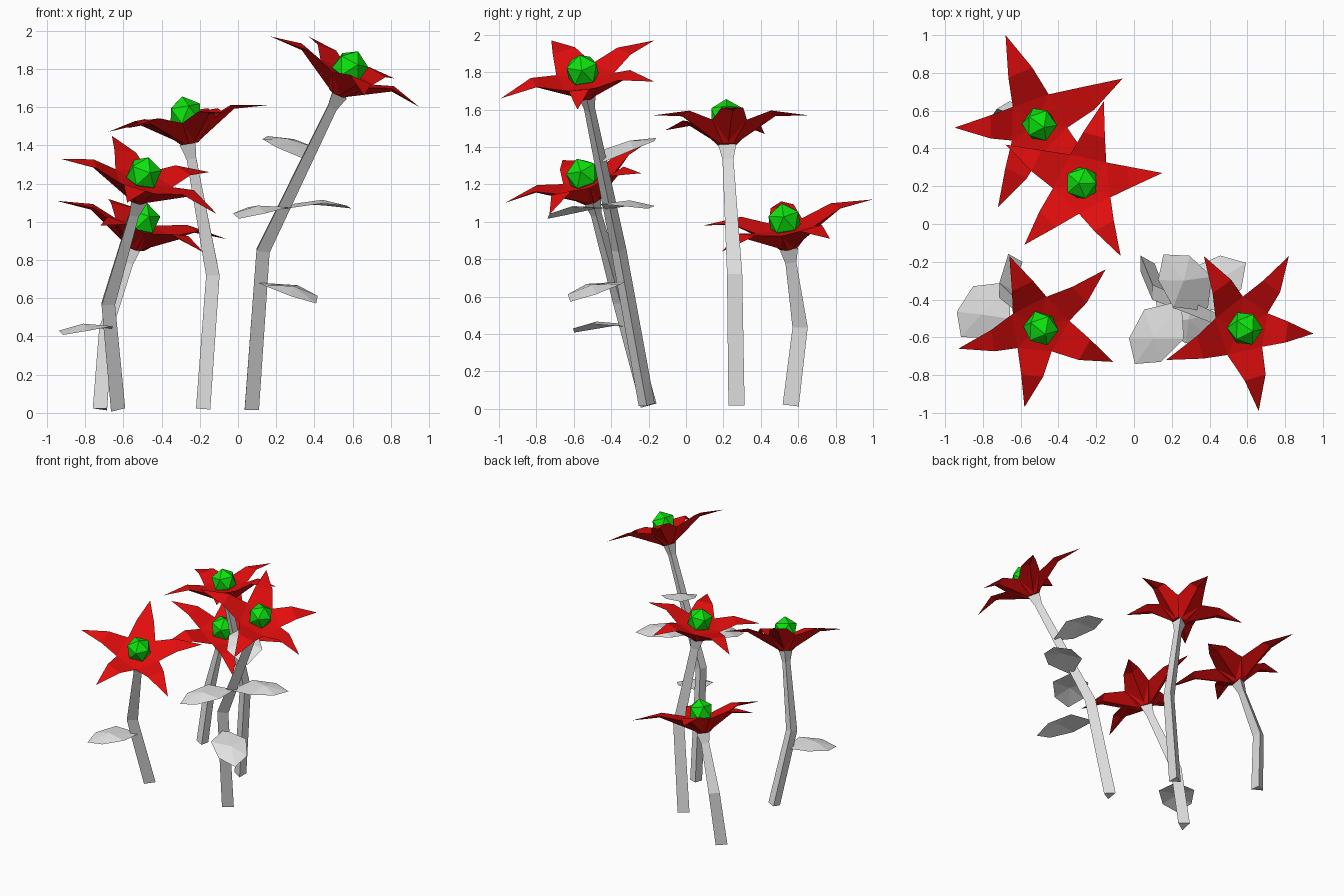
import bpy, bmesh
from math import cos, sin, radians, pi, atan2, hypot
from mathutils import Vector, Matrix

if "Cube" in bpy.data.objects:
    bpy.data.objects.remove(bpy.data.objects["Cube"], do_unlink=True)


def material(name, color):
    mat = bpy.data.materials.new(name)
    mat.use_nodes = True
    mat.diffuse_color = color
    mat.node_tree.nodes["Principled BSDF"].inputs["Base Color"].default_value = color
    return mat


RED = material("petal red", (0.78, 0.004, 0.004, 1))
GREEN = material("centre green", (0.004, 0.78, 0.004, 1))
GREY = material("stem pale grey", (0.78, 0.78, 0.78, 1))


def finish(bm, name, mat, matrix=Matrix()):
    bmesh.ops.recalc_face_normals(bm, faces=bm.faces)
    mesh = bpy.data.meshes.new(name)
    bm.to_mesh(mesh)
    bm.free()
    mesh.materials.append(mat)
    obj = bpy.data.objects.new(name, mesh)
    obj.matrix_world = matrix
    bpy.context.scene.collection.objects.link(obj)


def polar(bm, r, angle, h):
    return bm.verts.new((r * cos(angle), r * sin(angle), h))


# Three-sided stem: lofted rings, narrowing at the neck and flaring under the bloom
def stem(name, base, bend, top, normal, twist):
    base, bend, top = Vector(base), Vector(bend), Vector(top)
    up = (top - bend).normalized()
    low = (bend - base).normalized()
    rings = [(base, low, 0.05), (bend, (low + up).normalized(), 0.047),
             (top - up * 0.08, up, 0.034), (top, normal, 0.056)]
    corners = [radians(twist + a) for a in (0, 120, 240)]
    bm = bmesh.new()
    loops = []
    for p, axis, r in rings:
        turn = Vector((0, 0, 1)).rotation_difference(axis)
        loops.append([bm.verts.new(p + turn @ Vector((r * cos(a), r * sin(a), 0))) for a in corners])
    for a, b in zip(loops, loops[1:]):
        for i in range(3):
            j = (i + 1) % 3
            bm.faces.new((a[i], a[j], b[j], b[i]))
    bm.faces.new(loops[0])
    bm.faces.new(loops[-1])
    finish(bm, name, GREY)


# Five petals, flat on top and keeled below, reaching from a small cup to the tips
def petals(name, matrix, tips):
    local = sorted((matrix.inverted() @ Vector(t) for t in tips), key=lambda t: atan2(t.y, t.x))
    angles = [atan2(t.y, t.x) for t in local]
    bm = bmesh.new()
    heart = bm.verts.new((0, 0, 0.1))
    cup, valley = [], []
    for k in range(5):
        before = angles[k - 1] - (2 * pi if k == 0 else 0)
        a = (before + angles[k]) / 2
        cup.append(polar(bm, 0.05, a, 0))
        valley.append(polar(bm, 0.165, a, 0.115))
    bm.faces.new(cup)
    for k, (point, a) in enumerate(zip(local, angles)):
        n = (k + 1) % 5
        reach = hypot(point.x, point.y) * 0.6
        tip = bm.verts.new(point)
        root = polar(bm, 0.055, a, 0.01)
        keel = polar(bm, reach, a, 0.14)
        left = polar(bm, reach, a - radians(13), 0.162)
        right = polar(bm, reach, a + radians(13), 0.162)
        bm.faces.new((cup[k], cup[n], root))
        for c, v, side in ((cup[k], valley[k], left), (cup[n], valley[n], right)):
            bm.faces.new((c, v, root))
            bm.faces.new((root, v, side, keel))
            bm.faces.new((keel, side, tip))
        bm.faces.new((heart, valley[k], valley[n]))
        bm.faces.new((valley[k], left, right, valley[n]))
        bm.faces.new((left, tip, right))
    finish(bm, name, RED, matrix)


def flower_centre(name, matrix):
    bm = bmesh.new()
    bmesh.ops.create_icosphere(bm, subdivisions=1, radius=0.095)
    finish(bm, name, GREEN, matrix @ Matrix.Translation((0, 0, 0.155)))


# Thin arched leaf: a rim of broad shoulders around a raised crest
def leaf(name, start, end):
    start, end = Vector(start), Vector(end)
    along = end - start
    side = along.cross(Vector((0, 0, 1))).normalized()
    lift = side.cross(along).normalized()
    half = [(0, 0.015, 0), (0.36, 0.13, 0.025), (0.82, 0.105, 0.015)]
    outline = half + [(1.07, 0, 0)] + [(t, -s, h) for t, s, h in reversed(half)]
    bm = bmesh.new()
    rim = [bm.verts.new(start + along * t + side * s + lift * h) for t, s, h in outline]
    crest = bm.verts.new(start + along * 0.6 + lift * 0.045)
    for i, v in enumerate(rim):
        bm.faces.new((v, rim[(i + 1) % len(rim)], crest))
    finish(bm, name, GREY)


# Name, stem twist, stem base, stem bend, stem top, bloom direction, petal tips
FLOWERS = [
    ("tall", 0, (0.06, -0.21, 0.02), (0.12, -0.36, 0.85), (0.52, -0.53, 1.67), (0.49, -0.17, 1),
     [(0.95, -0.58, 1.6), (0.82, -0.17, 1.75), (0.37, -0.17, 1.97), (0.17, -0.72, 1.97), (0.66, -0.99, 1.66)]),
    ("middle", 60, (-0.17, 0.27, 0.02), (-0.12, 0.26, 0.72), (-0.25, 0.22, 1.41), (-0.17, -0.02, 1),
     [(0.15, 0.27, 1.61), (-0.07, -0.17, 1.57), (-0.58, -0.11, 1.49), (-0.68, 0.42, 1.47), (-0.16, 0.65, 1.57)]),
    ("short", 60, (-0.71, 0.56, 0.02), (-0.68, 0.61, 0.44), (-0.54, 0.55, 0.86), (0.27, -0.16, 1),
     [(-0.68, 1, 1.12), (-0.06, 0.77, 0.91), (-0.95, 0.51, 1.11), (-0.72, 0.09, 0.98), (-0.18, 0.19, 0.84)]),
    ("front", 0, (-0.64, -0.2, 0.02), (-0.69, -0.35, 0.57), (-0.53, -0.5, 1.11), (0.27, -0.37, 1),
     [(-0.66, -0.17, 1.45), (-0.15, -0.24, 1.26), (-0.11, -0.73, 1.04), (-0.58, -0.97, 1.1), (-0.93, -0.66, 1.33)]),
]
for label, twist, base, bend, top, direction, tips in FLOWERS:
    normal = Vector(direction).normalized()
    turn = Vector((0, 0, 1)).rotation_difference(normal)
    matrix = Matrix.Translation(top) @ turn.to_matrix().to_4x4()
    stem(label + "_stem", base, bend, top, normal, twist)
    petals(label + "_petals", matrix, tips)
    flower_centre(label + "_flower_centre", matrix)

# Leaves on the tall and front stems
LEAVES = [
    ("tall_leaf_top", (0.38, -0.45, 1.32), (0.17, -0.18, 1.44)),
    ("tall_leaf_left", (0.25, -0.42, 1.07), (0.57, -0.22, 1.07)),
    ("tall_leaf_right", (0.24, -0.42, 1.07), (0.02, -0.72, 1.02)),
    ("tall_leaf_low", (0.12, -0.34, 0.68), (0.39, -0.6, 0.58)),
    ("front_leaf", (-0.67, -0.32, 0.44), (-0.9, -0.58, 0.41)),
]
for name, start, end in LEAVES:
    leaf(name, start, end)
